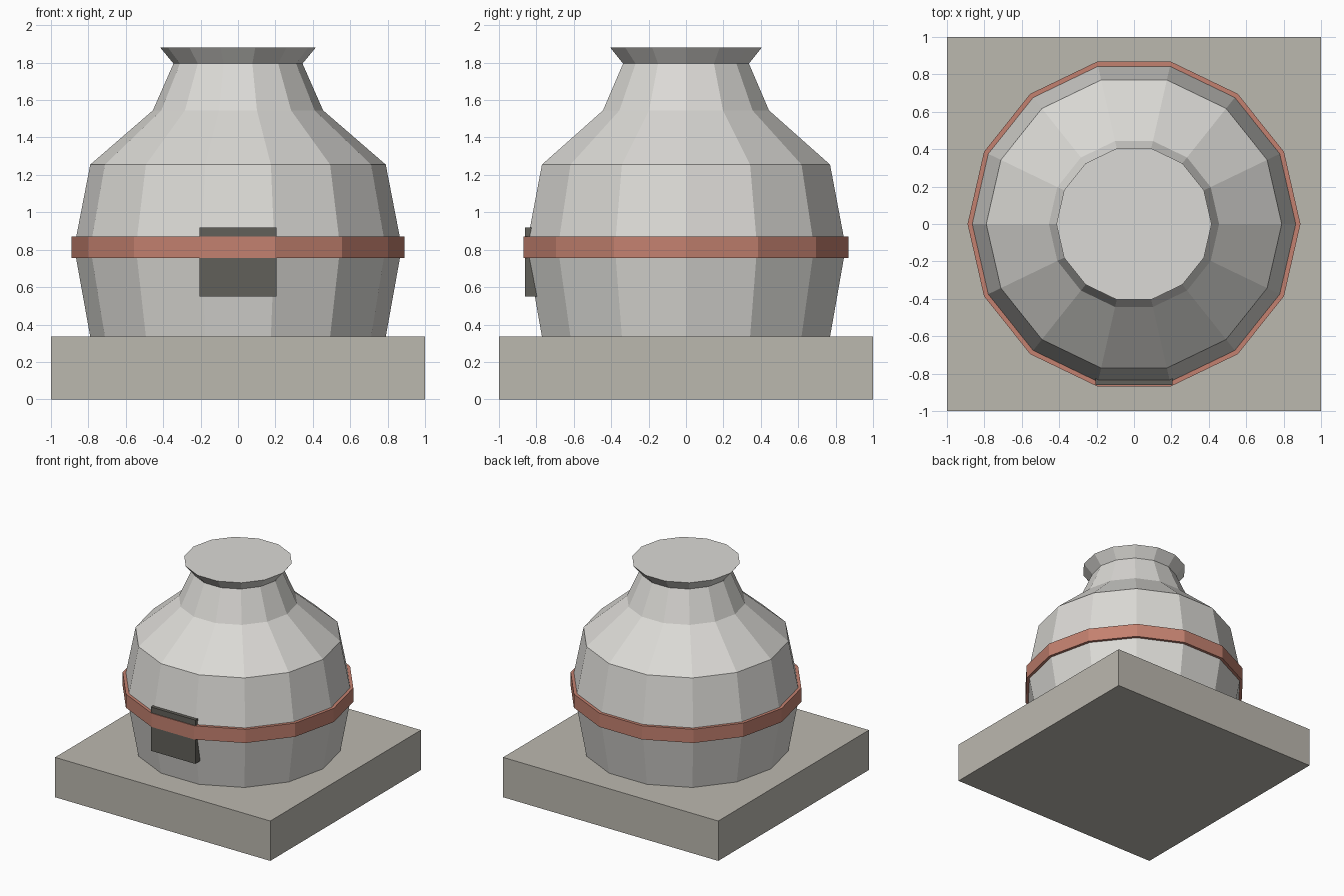
import bpy, bmesh, math

cube = bpy.data.objects.get("Cube")
if cube:
    bpy.data.objects.remove(cube, do_unlink=True)

SIDES = 14


def material(name, rgb):
    m = bpy.data.materials.new(name)
    m.use_nodes = True
    m.diffuse_color = (*rgb, 1)
    m.node_tree.nodes["Principled BSDF"].inputs["Base Color"].default_value = (*rgb, 1)
    return m


def finish(name, bm, mat):
    bmesh.ops.recalc_face_normals(bm, faces=bm.faces)
    mesh = bpy.data.meshes.new(name)
    bm.to_mesh(mesh)
    bm.free()
    mesh.materials.append(mat)
    obj = bpy.data.objects.new(name, mesh)
    bpy.context.collection.objects.link(obj)
    return obj


def lathe(name, profile, mat, closed=False):
    """Turn (radius, height) points round z; cap the ends unless the profile is a loop."""
    bm = bmesh.new()
    rings = []
    for r, z in profile:
        angles = [math.tau * i / SIDES for i in range(SIDES)]
        rings.append([bm.verts.new((r * math.cos(a), r * math.sin(a), z)) for a in angles])
    pairs = list(zip(rings, rings[1:]))
    if closed:
        pairs.append((rings[-1], rings[0]))
    else:
        bm.faces.new(rings[0])
        bm.faces.new(rings[-1])
    for low, high in pairs:
        for i in range(SIDES):
            j = (i + 1) % SIDES
            bm.faces.new((low[i], low[j], high[j], high[i]))
    return finish(name, bm, mat)


def box(name, x, y, z, mat):
    bm = bmesh.new()
    bmesh.ops.create_cube(bm, size=1)
    for v in bm.verts:
        v.co = [span[0] if c < 0 else span[1] for c, span in zip(v.co, (x, y, z))]
    return finish(name, bm, mat)


plaster = material("pale plaster", (0.71, 0.70, 0.67))
stone = material("warm grey stone", (0.50, 0.48, 0.43))
clay = material("red clay", (0.55, 0.22, 0.16))
soot = material("dark soot", (0.12, 0.115, 0.10))

# Square plinth
box("plinth", (-1, 1), (-1, 1), (0, 0.335), stone)

# Bulging body, shoulder, neck and flared rim
lathe("body", [(0.79, 0.335), (0.876, 0.812), (0.79, 1.255)], plaster)
lathe("shoulder_and_neck",
      [(0.79, 1.255), (0.455, 1.545), (0.345, 1.795), (0.415, 1.88)], plaster)

# Hoop round the widest part
lathe("hoop", [(0.85, 0.755), (0.89, 0.755), (0.89, 0.87), (0.85, 0.87)], clay, closed=True)

# Opening panel on the front
box("front_opening", (-0.207, 0.207), (-0.862, -0.74), (0.55, 0.918), soot)
